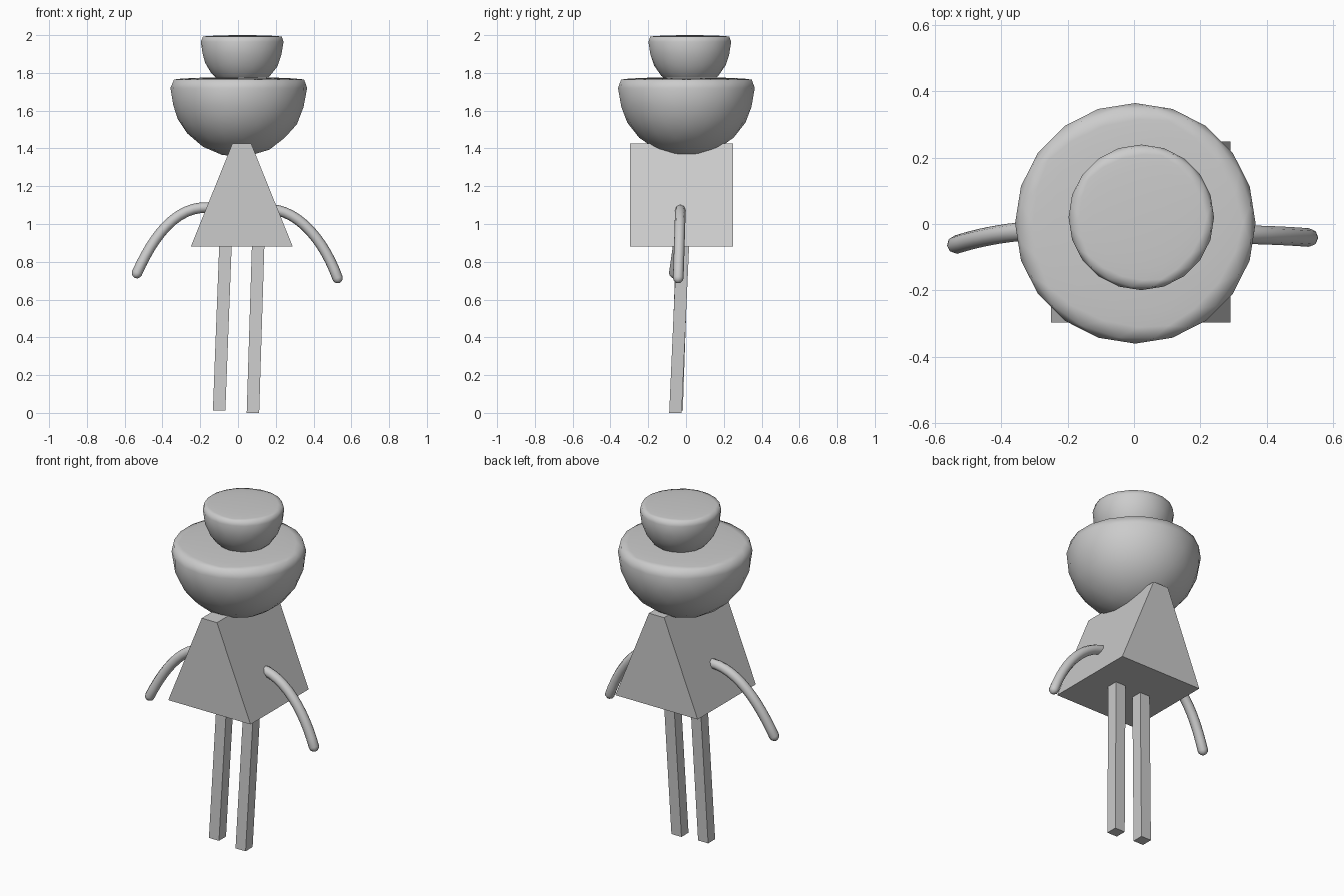
import bpy, bmesh
from mathutils import Vector

if "Cube" in bpy.data.objects:
    bpy.data.objects.remove(bpy.data.objects["Cube"])


def add_object(name, bm, smooth=False):
    bmesh.ops.recalc_face_normals(bm, faces=bm.faces)
    mesh = bpy.data.meshes.new(name)
    bm.to_mesh(mesh)
    bm.free()
    for p in mesh.polygons:
        p.use_smooth = smooth
    ob = bpy.data.objects.new(name, mesh)
    bpy.context.collection.objects.link(ob)
    return ob


def loft(name, rings):
    """Closed solid through rings of equal point count."""
    bm = bmesh.new()
    loops = [[bm.verts.new(p) for p in ring] for ring in rings]
    n = len(loops[0])
    for a, b in zip(loops, loops[1:]):
        for i in range(n):
            j = (i + 1) % n
            bm.faces.new((a[i], a[j], b[j], b[i]))
    bm.faces.new(loops[0][::-1])
    bm.faces.new(loops[-1])
    return add_object(name, bm)


def bowl(name, centre, radius, depth):
    """Ball with its upper half pressed nearly flat."""
    bm = bmesh.new()
    bmesh.ops.create_icosphere(bm, subdivisions=3, radius=1)
    for v in bm.verts:
        z = v.co.z
        z = min(z, 0.11 + 0.05 * z)
        z *= depth if z < 0 else radius
        v.co = Vector(centre) + Vector((v.co.x * radius, v.co.y * radius, z))
    add_object(name, bm, smooth=True)


def arm(name, ctrl, radius=0.028, steps=12):
    """Round-ended tube along a cubic curve."""
    a, b, c, d = [Vector(p) for p in ctrl]
    pts = []
    for i in range(steps + 1):
        t = i / steps
        s = 1 - t
        pts.append((a * s**3 + b * 3 * s * s * t + c * 3 * s * t * t + d * t**3, 1.0))
    t0, t1 = (a - b).normalized(), (d - c).normalized()
    caps = [(0.5, 0.866), (0.866, 0.5), (0.99, 0.12)]
    start = [(a + t0 * radius * o, r) for o, r in reversed(caps)]
    end = [(d + t1 * radius * o, r) for o, r in caps]
    path = start + pts + end
    cu = bpy.data.curves.new(name, 'CURVE')
    cu.dimensions = '3D'
    cu.bevel_depth = radius
    cu.bevel_resolution = 2
    cu.use_fill_caps = True
    sp = cu.splines.new('POLY')
    sp.points.add(len(path) - 1)
    for p, (co, r) in zip(sp.points, path):
        p.co = (*co, 1)
        p.radius = r
    sp.use_smooth = True
    ob = bpy.data.objects.new(name, cu)
    bpy.context.collection.objects.link(ob)


def rect(x0, x1, y0, y1, z):
    return [(x0, y0, z), (x1, y0, z), (x1, y1, z), (x0, y1, z)]


def leg(name, top, bottom, h=0.033):
    loft(name, [rect(x - h, x + h, y - h, y + h, z) for x, y, z in (bottom, top)])


# Wedge-shaped body
loft("body", [rect(-0.25, 0.29, -0.297, 0.248, 0.88),
              rect(-0.03, 0.07, -0.297, 0.248, 1.425)])

# Head and hat
bowl("head", (0.004, 0.002, 1.72), 0.362, 0.365)
bowl("hat", (0.022, 0.02, 1.965), 0.219, 0.25)

# Drooping arms
arm("left_arm", [(-0.15, -0.02, 1.087), (-0.33, -0.01, 1.10),
                 (-0.45, -0.035, 0.93), (-0.535, -0.062, 0.74)])
arm("right_arm", [(0.17, -0.03, 1.078), (0.33, -0.03, 1.07),
                  (0.46, -0.035, 0.90), (0.527, -0.041, 0.714)])

# Slightly leaning legs
leg("left_leg", (-0.066, -0.02, 0.90), (-0.10, -0.05, 0.012))
leg("right_leg", (0.107, -0.016, 0.90), (0.079, -0.056, 0.0))
